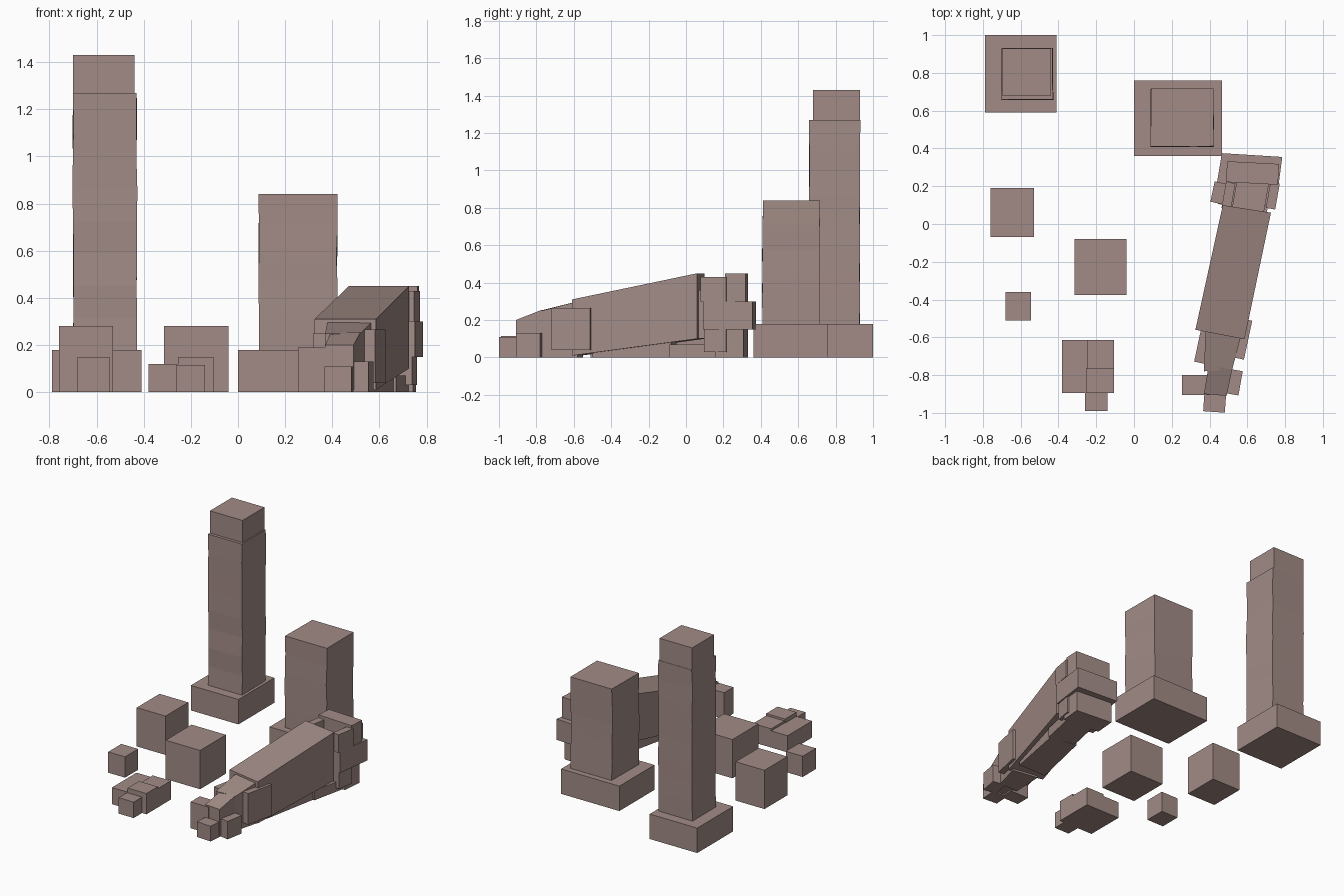
import bpy, bmesh, math, random
from mathutils import Matrix, Vector

if "Cube" in bpy.data.objects:
    bpy.data.objects.remove(bpy.data.objects["Cube"])

random.seed(4)
stone = bpy.data.materials.new("rosy grey stone")
stone.diffuse_color = (0.36, 0.26, 0.24, 1)
stone.use_nodes = True
stone.node_tree.nodes["Principled BSDF"].inputs["Base Color"].default_value = stone.diffuse_color


def finish(name, bm):
    bmesh.ops.recalc_face_normals(bm, faces=bm.faces)
    mesh = bpy.data.meshes.new(name)
    bm.to_mesh(mesh)
    bm.free()
    mesh.materials.append(stone)
    obj = bpy.data.objects.new(name, mesh)
    bpy.context.collection.objects.link(obj)
    return obj


def prism(name, corners, bottoms, tops):
    """Six-sided block from four plan corners with bottom and top heights."""
    bm = bmesh.new()
    lo = [bm.verts.new((x, y, z)) for (x, y), z in zip(corners, bottoms)]
    hi = [bm.verts.new((x, y, z)) for (x, y), z in zip(corners, tops)]
    bm.faces.new(lo)
    bm.faces.new(hi)
    for i in range(4):
        j = (i + 1) % 4
        bm.faces.new((lo[i], lo[j], hi[j], hi[i]))
    return finish(name, bm)


def box(name, x0, x1, y0, y1, z0, z1, turn=0, worn=0):
    """Block from its extents, turned about its own centre; worn = wavy rings."""
    bm = bmesh.new()
    bmesh.ops.create_cube(bm, size=1)
    for i in range(worn):
        bmesh.ops.bisect_plane(bm, geom=bm.verts[:] + bm.edges[:] + bm.faces[:],
                               plane_co=(0, 0, (i + 1) / (worn + 1) - 0.5),
                               plane_no=(0, 0, 1))
    bmesh.ops.scale(bm, vec=(x1 - x0, y1 - y0, z1 - z0), verts=bm.verts)
    if worn:
        for v in bm.verts:
            v.co += Vector((random.uniform(-.003, .003), random.uniform(-.003, .003), 0))
    m = Matrix.Translation(((x0 + x1) / 2, (y0 + y1) / 2, (z0 + z1) / 2))
    bm.transform(m @ Matrix.Rotation(math.radians(turn), 4, 'Z'))
    return finish(name, bm)


# Tall standing pillar
box("tall_pillar_base", -.79, -.41, .59, 1.0, 0, .18)
box("tall_pillar_shaft", -.70, -.43, .66, .93, .18, 1.27, worn=7)
box("tall_pillar_top", -.70, -.44, .68, .93, 1.27, 1.43)

# Short standing pillar
box("short_pillar_base", 0, .465, .36, .76, 0, .18)
box("short_pillar_shaft", .09, .42, .41, .715, .18, .84, worn=4)

# Loose cubes
box("loose_cube_back", -.76, -.53, -.07, .19, 0, .28)
box("loose_cube_middle", -.315, -.04, -.375, -.08, 0, .28)
box("loose_cube_small", -.68, -.545, -.51, -.36, 0, .15)

# Rubble cluster
box("rubble_slab", -.38, -.105, -.895, -.615, 0, .12)
box("rubble_upper", -.255, -.105, -.895, -.765, 0, .15)
box("rubble_side", -.25, -.105, -.765, -.615, 0, .135)
box("rubble_front", -.26, -.14, -.99, -.85, 0, .115)

# Fallen pillar: tilted shaft and the earth wedged under it
prism("fallen_shaft", [(.325, -.56), (.585, -.61), (.725, .06), (.47, .10)],
      [.01, .01, .10, .10], [.31, .31, .45, .45])
prism("fallen_shaft_support", [(.36, -.50), (.58, -.50), (.66, -.08), (.46, -.05)],
      [0] * 4, [.05, .05, .11, .11])

# Fallen pillar: broken narrow end
prism("broken_end_core", [(.37, -.78), (.52, -.77), (.57, -.58), (.38, -.55)],
      [0] * 4, [.25, .25, .30, .30])
prism("broken_end_tip", [(.37, -.90), (.49, -.91), (.52, -.77), (.395, -.75)],
      [.01] * 4, [.20, .20, .255, .255])
box("broken_right_block", .505, .605, -.71, -.50, .04, .265, -12)
box("broken_left_block", .335, .43, -.74, -.57, .04, .25, -12)
box("broken_right_foot", .465, .565, -.90, -.77, 0, .13, -10)
box("broken_left_foot", .255, .40, -.905, -.80, 0, .19)
box("broken_front_block", .37, .485, -.995, -.88, 0, .11, -4)

# Fallen pillar: toppled base made of cracked slabs
prism("toppled_base_slab", [(.425, .13), (.75, .09), (.785, .355), (.465, .375)],
      [.15] * 4, [.30] * 4)
box("toppled_base_upper", .49, .765, .215, .325, .29, .45, -3)
box("toppled_base_lower", .47, .75, .17, .32, 0, .15, -5)
box("toppled_base_core", .53, .70, .02, .26, .10, .36, -10)
for side, x in (("left", .455), ("right", .69)):
    box("toppled_upper_arm_" + side, x + .02, x + .07, .08, .22, .30, .43, -10)
    box("toppled_lower_arm_" + side, x, x + .06, .10, .22, .03, .15, -10)
box("toppled_left_chip", .415, .48, .11, .22, .14, .34, -12)
box("toppled_foot_wedge", .50, .70, -.07, .19, 0, .07, -12)
